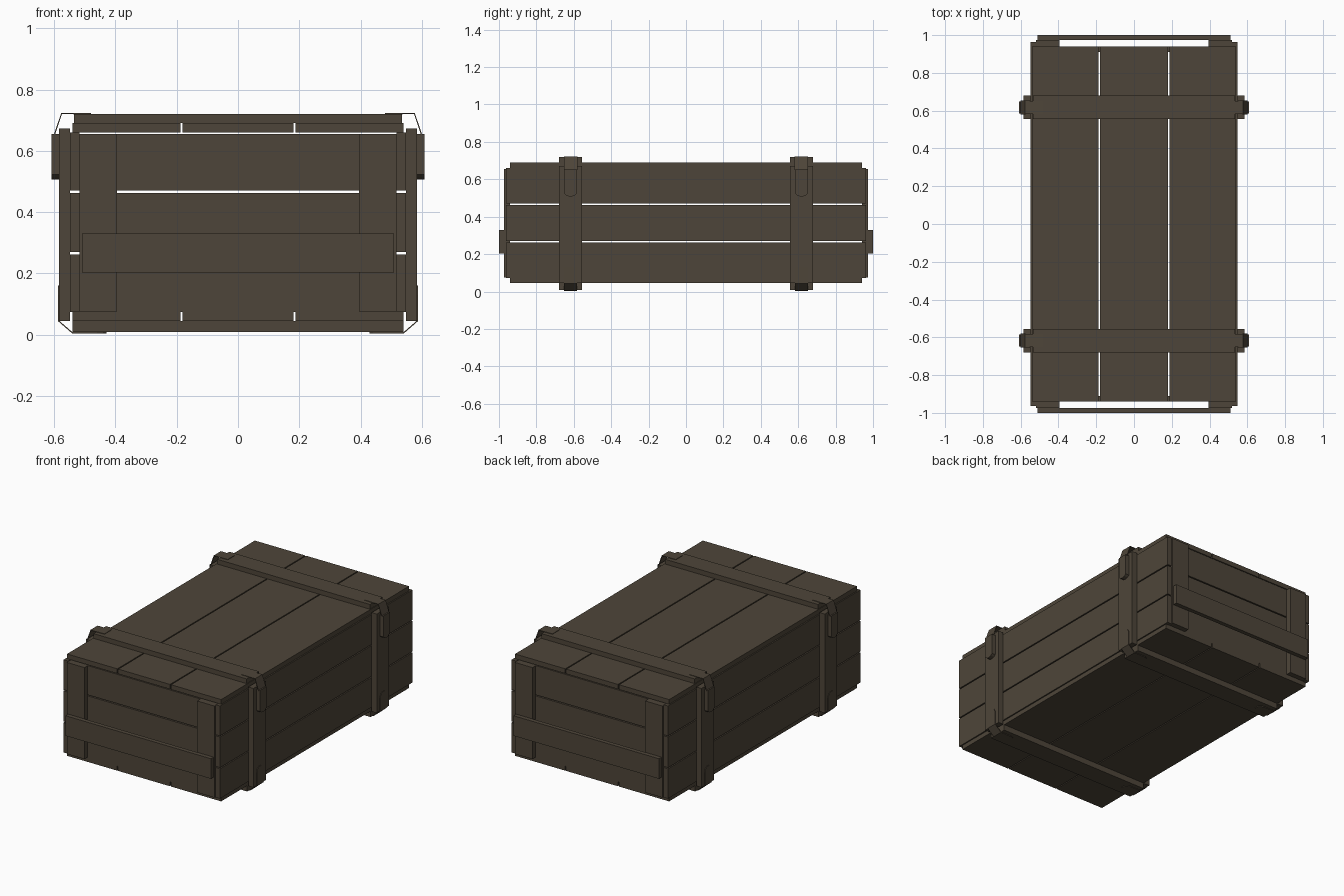
import bpy, bmesh, math

if "Cube" in bpy.data.objects:
    bpy.data.objects.remove(bpy.data.objects["Cube"])

wood = bpy.data.materials.new("olive brown paint")
wood.diffuse_color = (0.076, 0.060, 0.041, 1)
wood.use_nodes = True
wood.node_tree.nodes["Principled BSDF"].inputs["Base Color"].default_value = wood.diffuse_color


def finish(name, bm):
    bmesh.ops.recalc_face_normals(bm, faces=bm.faces[:])
    me = bpy.data.meshes.new(name)
    bm.to_mesh(me)
    bm.free()
    me.materials.append(wood)
    ob = bpy.data.objects.new(name, me)
    bpy.context.collection.objects.link(ob)
    return ob


def box(name, x, y, z):
    """Box from (min, max) pairs, in any order."""
    bm = bmesh.new()
    bmesh.ops.create_cube(bm, size=1)
    for v in bm.verts:
        for i, (a, b) in enumerate((x, y, z)):
            v.co[i] = (a + b) / 2 + v.co[i] * abs(b - a)
    return finish(name, bm)


def strip(name, side, yc, path):
    """Thin metal strip following (x, z, half width) points."""
    bm = bmesh.new()
    rows = [[bm.verts.new((side * x, yc + s * w, z)) for s in (-1, 1)] for x, z, w in path]
    for a, b in zip(rows, rows[1:]):
        bm.faces.new((a[0], a[1], b[1], b[0]))
    ob = finish(name, bm)
    mod = ob.modifiers.new("thickness", 'SOLIDIFY')
    mod.thickness = 0.004
    mod.offset = 0
    return ob


# Lid and floor: three long planks each
for x in ((-0.54, -0.188), (-0.181, 0.181), (0.188, 0.54)):
    box("lid_plank", x, (-0.94, 0.94), (0.66, 0.69))
    box("floor_plank", x, (-0.94, 0.94), (0.045, 0.073))

rows = ((0.073, 0.262), (0.269, 0.463), (0.470, 0.66))

# Long sides
for s in (-1, 1):
    for z in rows:
        box("side_plank", (s * 0.518, s * 0.548), (-0.963, 0.963), z)

# Ends: planks, corner battens and carrying board
for s in (-1, 1):
    for z in rows:
        box("end_plank", (-0.518, 0.518), (s * 0.91, s * 0.94), (z[0], min(z[1], 0.655)))
    for m in (-1, 1):
        box("end_corner_batten", (m * 0.395, m * 0.518), (s * 0.94, s * 0.973), (0.075, 0.655))
    box("carrying_board", (-0.51, 0.51), (s * 0.973, s * 1.0), (0.203, 0.33))

# Two bands of battens, with their metal fittings
for yc in (-0.617, 0.617):
    y = (yc - 0.062, yc + 0.062)
    box("lid_batten", (-0.536, 0.536), y, (0.69, 0.72))
    box("floor_batten", (-0.54, 0.54), y, (0.008, 0.045))
    for s in (-1, 1):
        box("side_batten", (s * 0.548, s * 0.584), y, (0.045, 0.672))

        # Bent corner strap with rounded ends
        strip("corner_strap", s, yc, [
            (0.586, 0.16, 0.012), (0.586, 0.15, 0.025), (0.586, 0.13, 0.034),
            (0.586, 0.045, 0.034), (0.541, 0.006, 0.034), (0.46, 0.006, 0.034),
            (0.44, 0.006, 0.025), (0.43, 0.006, 0.012)])

        # Latch plate on the lid, running out to the slanted bail
        strip("latch_bail", s, yc, [
            (0.48, 0.721, 0.034), (0.576, 0.721, 0.036), (0.600, 0.65, 0.036)])

        # Latch lever: tapered tongue extruded outward
        bm = bmesh.new()
        outline = [(-0.032, 0.655), (0.032, 0.655), (0.032, 0.522), (0.02, 0.512),
                   (0, 0.506), (-0.02, 0.512), (-0.032, 0.522)]
        f = bm.faces.new([bm.verts.new((s * 0.584, yc + a, b)) for a, b in outline])
        out = bmesh.ops.extrude_face_region(bm, geom=[f])
        bmesh.ops.translate(bm, vec=(s * 0.025, 0, 0),
                            verts=[g for g in out["geom"] if isinstance(g, bmesh.types.BMVert)])
        if f.is_valid and len(bm.faces) < 9:
            bm.faces.new(list(f.verts))
        finish("latch_lever", bm)
